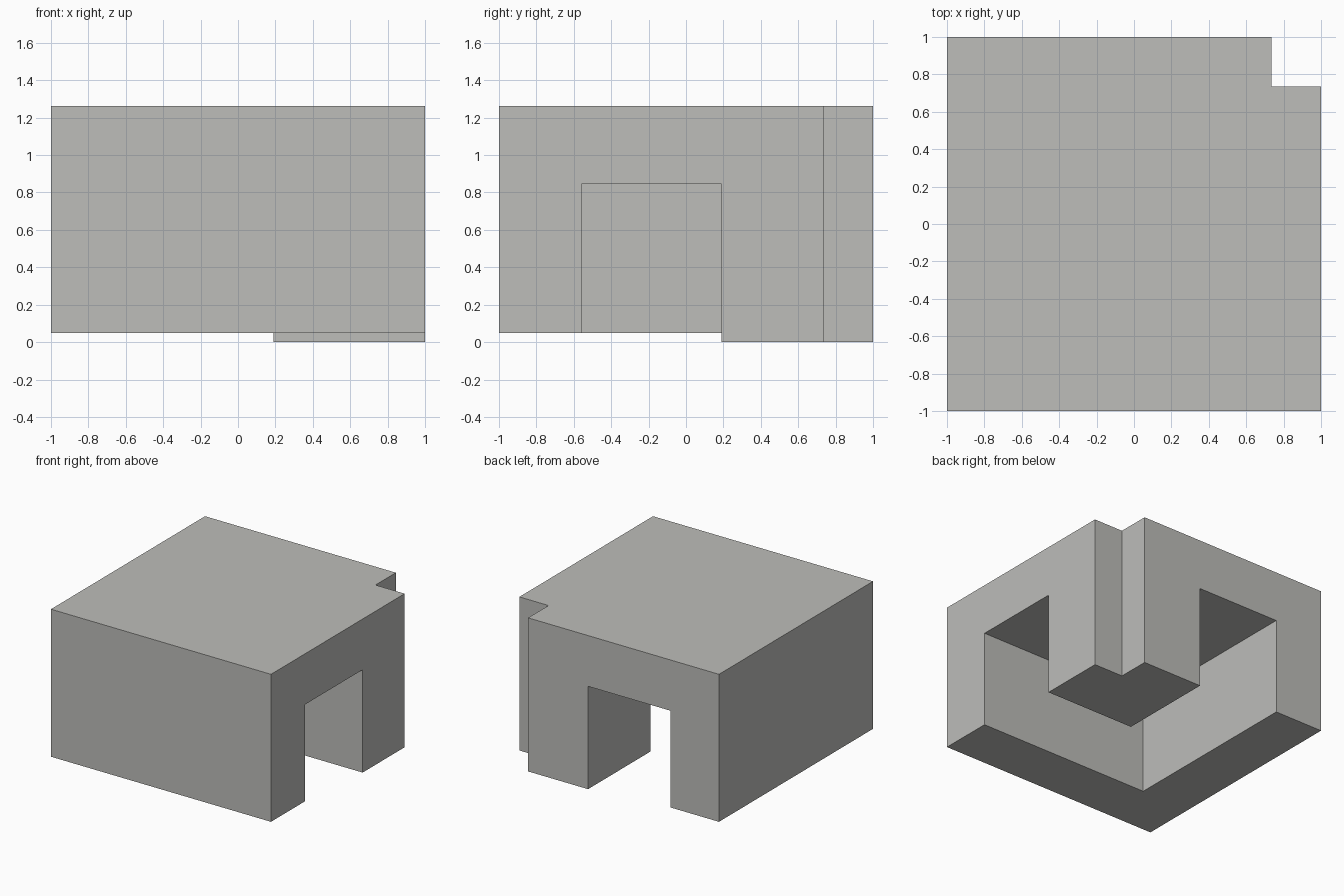
import bpy, bmesh

if "Cube" in bpy.data.objects:
    bpy.data.objects.remove(bpy.data.objects["Cube"])

# One warm grey for the whole block
grey = bpy.data.materials.new("warm_grey")
grey.diffuse_color = (0.51, 0.51, 0.49, 1.0)
grey.use_nodes = True
grey.node_tree.nodes["Principled BSDF"].inputs["Base Color"].default_value = grey.diffuse_color

INNER, OUTER, NOTCH = 0.19, -0.56, 0.735   # channel edges and corner notch
RIM, CEILING, TOP = 0.05, 0.845, 1.262     # heights


def prism(name, outline, bottom, top):
    """Extrude a counter-clockwise plan outline between two heights."""
    bm = bmesh.new()
    base = bm.faces.new([bm.verts.new((x, y, bottom)) for x, y in outline])
    up = bmesh.ops.extrude_face_region(bm, geom=[base])["geom"]
    bmesh.ops.translate(bm, vec=(0, 0, top - bottom),
                        verts=[v for v in up if isinstance(v, bmesh.types.BMVert)])
    bmesh.ops.recalc_face_normals(bm, faces=bm.faces)
    mesh = bpy.data.meshes.new(name)
    bm.to_mesh(mesh)
    bm.free()
    mesh.materials.append(grey)
    obj = bpy.data.objects.new(name, mesh)
    bpy.context.collection.objects.link(obj)
    return obj


def cut(body, cutter):
    """Subtract a hidden helper from the body."""
    cutter.hide_render = True
    cutter.hide_set(True)
    cutter.display_type = 'WIRE'
    mod = body.modifiers.new(cutter.name, 'BOOLEAN')
    mod.operation, mod.solver, mod.object = 'DIFFERENCE', 'EXACT', cutter


# Full block with the back right corner notched away
block = prism("block", [(-1, -1), (1, -1), (1, NOTCH), (NOTCH, NOTCH),
                        (NOTCH, 1), (-1, 1)], 0, TOP)

# L-shaped channel, open to the right and the back
cut(block, prism("channel_cutter", [(OUTER, OUTER), (1.2, OUTER), (1.2, INNER),
                                    (INNER, INNER), (INNER, 1.2), (OUTER, 1.2)],
                 -0.2, CEILING))

# Raise the underside of the L-shaped wall above the corner pillar's foot
cut(block, prism("rim_cutter", [(-1.2, -1.2), (1.2, -1.2), (1.2, INNER),
                                (INNER, INNER), (INNER, 1.2), (-1.2, 1.2)],
                 -0.2, RIM))

# Bake the cuts and drop the helpers
bpy.context.view_layer.update()
evaluated = block.evaluated_get(bpy.context.evaluated_depsgraph_get())
block.data = bpy.data.meshes.new_from_object(evaluated)
block.modifiers.clear()
for helper in [o for o in bpy.data.objects if o.name.endswith("_cutter")]:
    bpy.data.objects.remove(helper)
